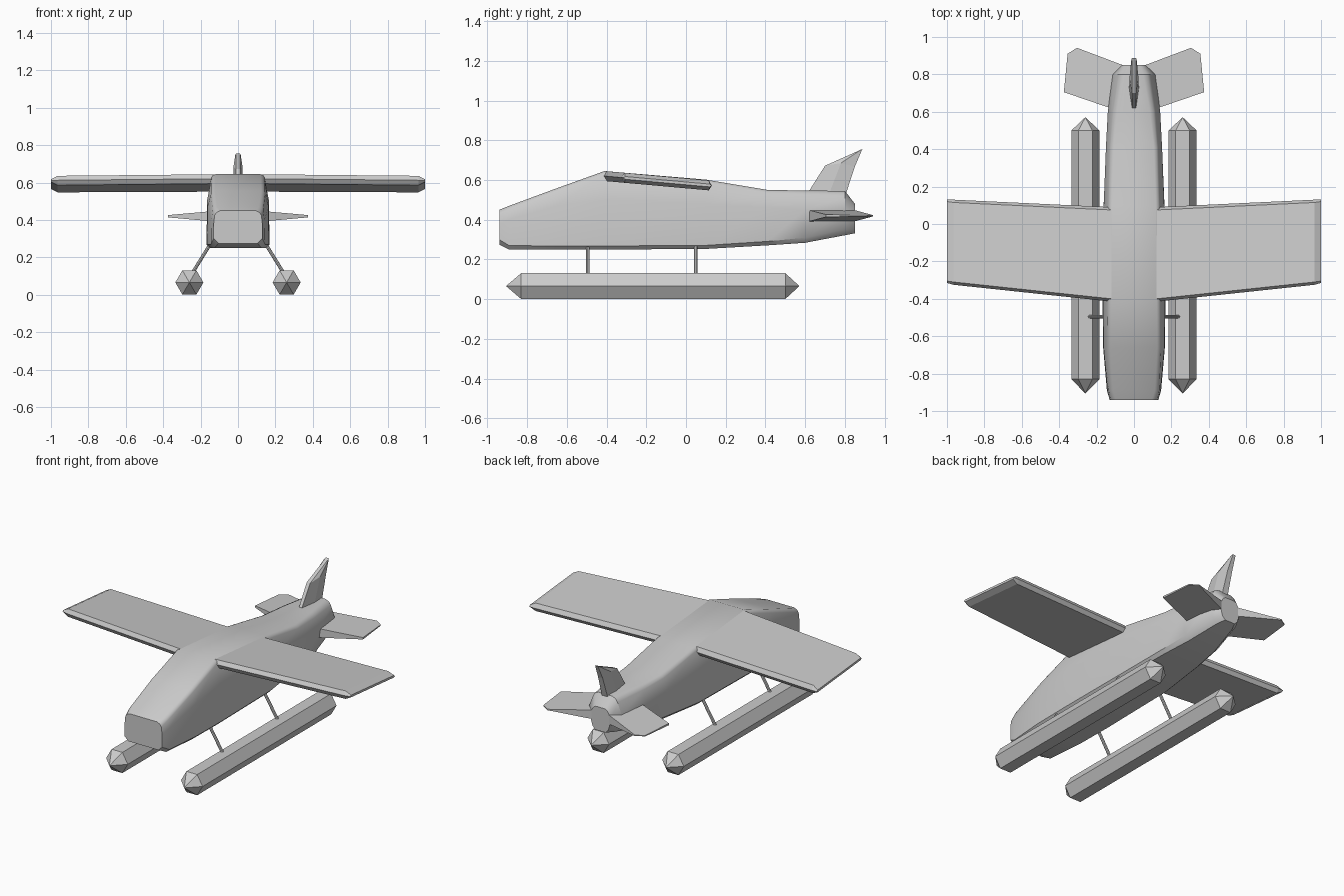
import bpy, bmesh, math
from mathutils import Vector

if "Cube" in bpy.data.objects:
    bpy.data.objects.remove(bpy.data.objects["Cube"])


def make(name, bm, angle=None):
    bmesh.ops.recalc_face_normals(bm, faces=bm.faces)
    me = bpy.data.meshes.new(name)
    bm.to_mesh(me)
    bm.free()
    ob = bpy.data.objects.new(name, me)
    bpy.context.collection.objects.link(ob)
    if angle:
        bpy.ops.object.select_all(action='DESELECT')
        ob.select_set(True)
        bpy.context.view_layer.objects.active = ob
        bpy.ops.object.shade_smooth_by_angle(angle=math.radians(angle))
    return ob


def loft(name, rings, angle=None):
    bm = bmesh.new()
    loops = [[bm.verts.new(p) for p in r] for r in rings]
    n = len(loops[0])
    for a, b in zip(loops, loops[1:]):
        for i in range(n):
            j = (i + 1) % n
            bm.faces.new((a[i], a[j], b[j], b[i]))
    bm.faces.new(loops[0])
    bm.faces.new(loops[-1])
    return make(name, bm, angle)


# Fuselage: y, bottom z, top z, half widths at bottom / middle / top, middle z, corner cut
stations = [
    (-0.94, .275, .450, .130, .130, .125, .38, .025),
    (-0.89, .250, .470, .145, .142, .135, .40, .020),
    (-0.66, .250, .555, .165, .163, .145, .47, .018),
    (-0.41, .250, .645, .168, .166, .142, .50, .018),
    (0.10, .253, .602, .163, .162, .138, .48, .018),
    (0.41, .271, .550, .140, .150, .130, .46, .020),
    (0.60, .284, .547, .120, .140, .115, .45, .025),
    (0.80, .322, .545, .085, .115, .085, .44, .030),
    (0.85, .332, .480, .055, .075, .055, .42, .020),
]
rings = []
for y, zb, zt, wb, wm, wt, zm, c in stations:
    half = [(wb - c, zb), (wb, zb + c), (wm, zm), (wt, zt - c),
            (wt - c * .4, zt - c * .4), (wt - c * 1.2, zt)]
    rings.append([(x, y, z) for x, z in half] + [(-x, y, z) for x, z in reversed(half)])
loft("fuselage", rings, 35)


# Wing: one bevelled, backward-tilted slab across the cabin roof
def wing_section(x, y0, y1, inset, top, bottom):
    def z(y, d):
        return .645 - .09 * (y + .41) - d
    return [(x, y0, z(y0, .025)), (x, y0 + inset, z(y0 + inset, top)),
            (x, y1 - inset, z(y1 - inset, top)), (x, y1, z(y1, .025)),
            (x, y1 - inset, z(y1 - inset, bottom)), (x, y0 + inset, z(y0 + inset, bottom))]


right = [wing_section(.12, -.415, .09, .015, 0, .05),
         wing_section(.965, -.325, .13, .015, 0, .05),
         wing_section(1.0, -.315, .13, .010, .018, .032)]
left = [[(-x, y, z) for x, y, z in r] for r in reversed(right)]
loft("wing", left + right)


# Tail fin, thickest along its middle
def fin_section(pts):
    return ([(t, y, z) for y, z, t in pts] + [(-t, y, z) for y, z, t in reversed(pts)])


loft("tail_fin", [
    fin_section([(.61, .53, .010), (.72, .53, .026), (.805, .53, .020)]),
    fin_section([(.70, .672, .012), (.78, .685, .024), (.85, .668, .016)]),
    fin_section([(.87, .748, .010), (.88, .752, .014), (.888, .756, .010)]),
])

# Tailplanes tapering to thin tips
for s, side in ((1, "right"), (-1, "left")):
    bm = bmesh.new()
    outline = [(.04, .59, .036), (.375, .705, .006), (.355, .91, .003),
               (.305, .942, .003), (.04, .842, .030)]
    top = [bm.verts.new((s * x, y, .42 + t)) for x, y, t in outline]
    low = [bm.verts.new((s * x, y, .42 - t)) for x, y, t in outline]
    for i in range(5):
        j = (i + 1) % 5
        bm.faces.new((top[i], top[j], low[j], low[i]))
    bm.faces.new(top)
    bm.faces.new(low)
    make(side + "_tailplane", bm)


# Struts between two points
def strut(name, a, b, r):
    a, b = Vector(a), Vector(b)
    bpy.ops.mesh.primitive_cylinder_add(vertices=8, radius=r, depth=(b - a).length,
                                        location=(a + b) / 2)
    ob = bpy.context.object
    ob.name = name
    ob.rotation_euler = (b - a).to_track_quat('Z', 'Y').to_euler()


# Hexagonal floats with pointed ends, two struts each
for s, side in ((1, "right"), (-1, "left")):
    rings = []
    for y, r in ((-.905, .001), (-.83, .075), (.50, .075), (.57, .001)):
        rings.append([(s * .26 + r * math.cos(i * math.pi / 3), y,
                       .066 + r * math.sin(i * math.pi / 3)) for i in range(6)])
    loft(side + "_float", rings)
    for y, end in ((-.495, "front"), (.05, "rear")):
        strut(f"{side}_{end}_strut", (s * .15, y, .268), (s * .245, y, .115), .009)
